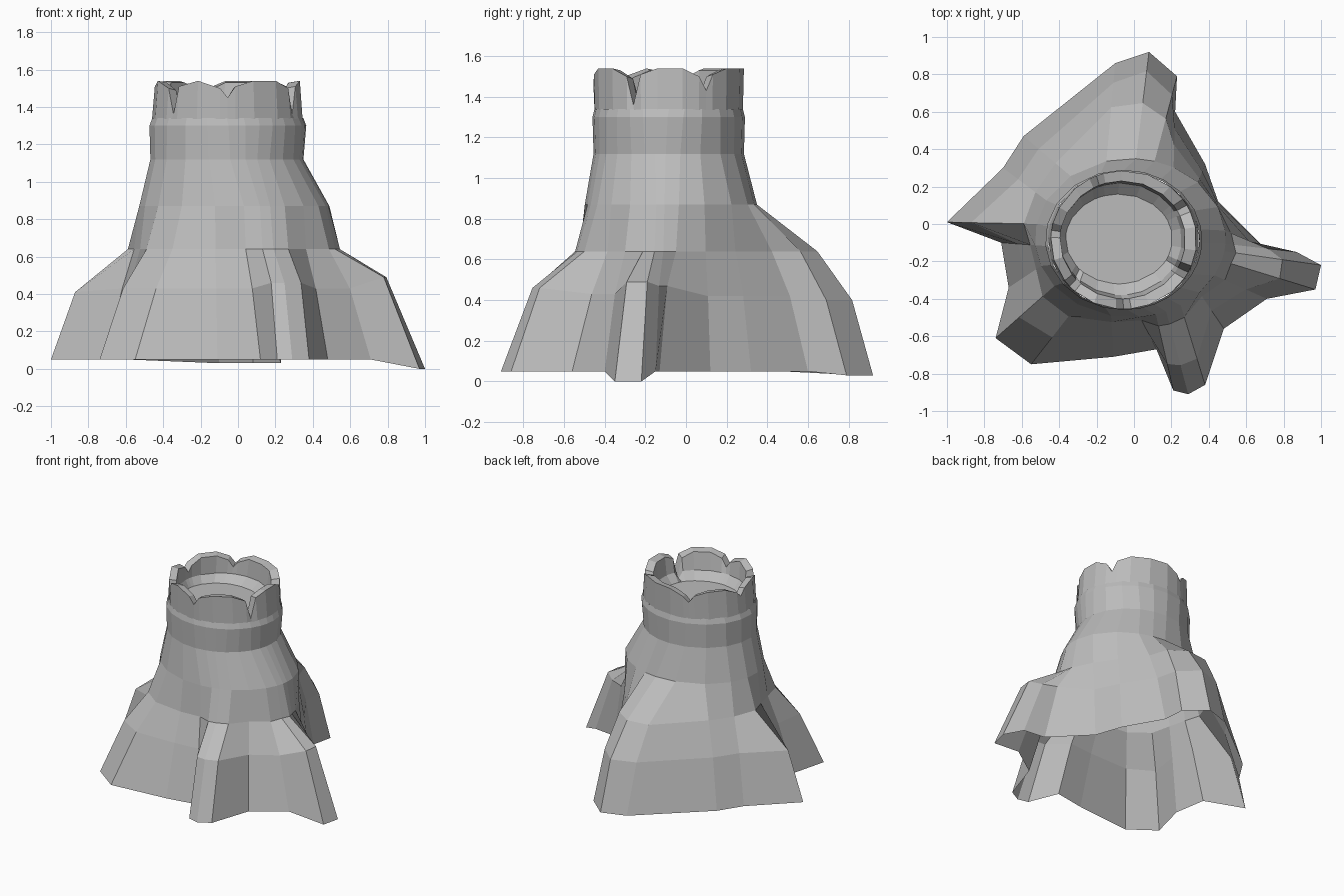
import bpy
import bmesh
from math import atan2, cos, sin, radians
from mathutils import Vector

cube = bpy.data.objects.get("Cube")
if cube:
    bpy.data.objects.remove(cube, do_unlink=True)

grey = bpy.data.materials.new("weathered grey")
grey.use_nodes = True
colour = (0.5, 0.5, 0.5, 1)
grey.diffuse_color = colour
grey.node_tree.nodes["Principled BSDF"].inputs["Base Color"].default_value = colour


def ellipse_point(direction, ring):
    """Point on a ring (height, centre x, centre y, radius x, radius y)."""
    z, cx, cy, rx, ry = ring
    return Vector((cx + rx * direction.x, cy + ry * direction.y, z))


def loft(name, loops, cap_last=False):
    """Join counter-clockwise loops of points into one flat-shaded skin."""
    bm = bmesh.new()
    rows = [[bm.verts.new(p) for p in loop] for loop in loops]
    count = len(rows[0])
    for low, high in zip(rows, rows[1:]):
        for i in range(count):
            j = (i + 1) % count
            bm.faces.new((low[i], low[j], high[j], high[i]))
    if cap_last:
        bm.faces.new(rows[-1])
    mesh = bpy.data.meshes.new(name)
    bm.to_mesh(mesh)
    bm.free()
    mesh.materials.append(grey)
    obj = bpy.data.objects.new(name, mesh)
    bpy.context.collection.objects.link(obj)
    return obj


# Roots, clockwise from the left side: foot height, shoulder height and
# columns of (foot x, foot y, shoulder pull-in, upper pull-in)
right_angle_roots = [
    # left root
    (0.0, 0.49, [(1.0, -.22, .4, .88), (.97, -.35, .38, .9)]),
    (.05, 0.43, [(.71, -.4, .4, .8), (.48, -.56, .5, .9)]),
    # front root
    (.05, 0.46, [(.38, -.86, .33, .85), (.29, -.91, .35, .85),
                 (.21, -.89, .35, .85)]),
    (.05, 0.43, [(.12, -.67, .5, .9), (-.11, -.71, .5, .85)]),
    # front right root
    (.05, 0.43, [(-.55, -.75, .45, .8), (-.74, -.61, .4, .8)]),
    (.05, 0.43, [(-.67, -.34, .5, .85), (-.71, -.1, .5, .85)]),
    # right root and broad back flank
    (.05, 0.41, [(-1, .01, .27, .86), (-.7, .3, .35, .75),
                 (-.59, .47, .32, .68)]),
    # back root
    (.03, 0.40, [(-.1, .86, .2, .45), (.08, .92, .18, .48),
                 (.23, .79, .22, .5)]),
    (.05, 0.42, [(.22, .6, .3, .6), (.38, .32, .4, .8),
                 (.45, .12, .4, .8)]),
    (.05, 0.47, [(.7, -.13, .4, .85), (.87, -.15, .4, .88)]),
]
columns = [(Vector((x, y, foot)), shoulder, f1, f2)
           for foot, shoulder, points in right_angle_roots
           for x, y, f1, f2 in points][::-1]

# Trunk rings, from the top of the roots upwards
trunk_rings = [
    (.87, -.02, -.075, .51, .425),
    (1.12, -.06, -.085, .41, .37),
    (1.3, -.055, -.085, .42, .375),
    (1.34, -.055, -.085, .405, .365),
]


def smooth(directions, passes):
    """Even out the spacing of the columns around the trunk."""
    n = len(directions)
    for _ in range(passes):
        directions = [(directions[i - 1] + directions[i] * 2
                       + directions[(i + 1) % n]).normalized()
                      for i in range(n)]
    return directions


centre = Vector((-.02, -.08, 0))
headings = []
for foot, *_ in columns:
    a = atan2(foot.y - centre.y, foot.x - centre.x)
    headings.append(Vector((cos(a), sin(a), 0)))

headings = smooth(headings, 2)
neck = [ellipse_point(d, trunk_rings[0]) for d in headings]
feet, shoulders, uppers = [], [], []
for (foot, height, f1, f2), top in zip(columns, neck):
    feet.append(foot)
    shoulder = foot.lerp(top, f1)
    shoulder.z = height
    shoulders.append(shoulder)
    upper = foot.lerp(top, f2)
    upper.z = .64
    uppers.append(upper)

loops = [feet, shoulders, uppers, neck]
for ring in trunk_rings[1:]:
    headings = smooth(headings, 2)
    loops.append([ellipse_point(d, ring) for d in headings])
loft("trunk_and_roots", loops)

# Broken rim: bites taken out at (angle, lowest height)
bites = [(-138, 1.36), (-90, 1.45), (-28, 1.36), (30, 1.43),
         (112, 1.46), (172, 1.46)]
rim = []
for k, (angle, low) in enumerate(bites):
    following = bites[(k + 1) % len(bites)][0]
    span = (following - angle) % 360
    rim.append((angle, low))
    rim.append((angle + 6, 1.51))
    steps = max(2, round(span / 20))
    for s in range(1, steps):
        rim.append((angle + span * s / steps, 1.54))
    rim.append((angle + span - 6, 1.5))


def rim_loop(cx, cy, rx, ry, height):
    """Ring whose height at each point follows a function of the rim top."""
    return [ellipse_point(Vector((cos(radians(a)), sin(radians(a)), 0)),
                          (height(top), cx, cy, rx, ry)) for a, top in rim]


# Outer wall, lip, inner wall, ledge and hollow floor
loft("broken_rim", [
    rim_loop(-.055, -.085, .405, .365, lambda top: 1.335),
    rim_loop(-.055, -.085, .39, .37, lambda top: top),
    rim_loop(-.06, -.085, .335, .315, lambda top: top - .01),
    rim_loop(-.07, -.08, .325, .3, lambda top: min(1.4, top - .01)),
    rim_loop(-.08, -.08, .285, .24, lambda top: 1.345),
], cap_last=True)
